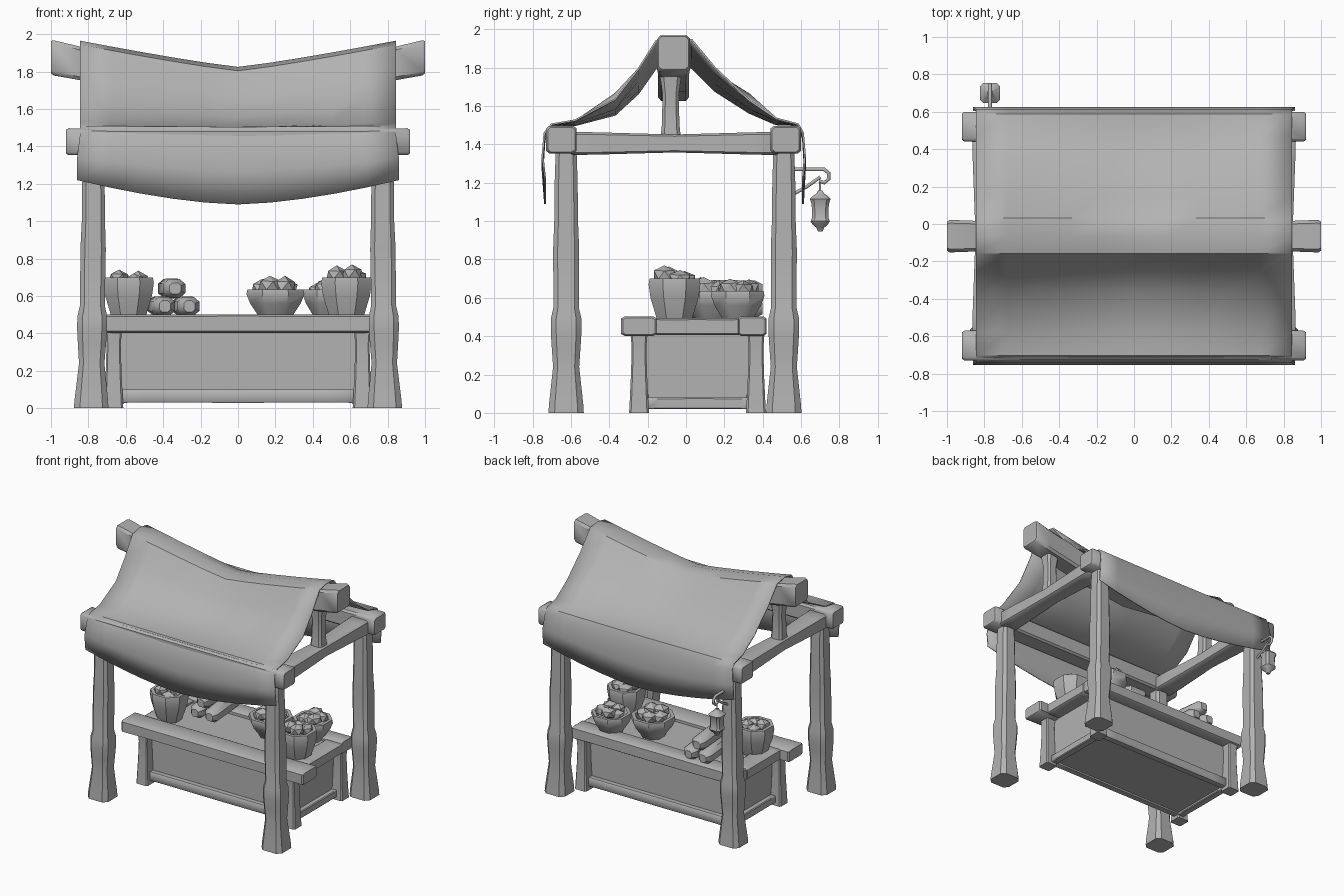
import bpy, bmesh, math, random
from mathutils import Vector

if "Cube" in bpy.data.objects:
    bpy.data.objects.remove(bpy.data.objects["Cube"])
random.seed(4)

grey = bpy.data.materials.new("plain_grey")
grey.use_nodes = True
grey.diffuse_color = (0.45, 0.45, 0.45, 1)
grey.node_tree.nodes["Principled BSDF"].inputs["Base Color"].default_value = grey.diffuse_color


def finish(name, bm, angle=40):
    bmesh.ops.recalc_face_normals(bm, faces=bm.faces)
    mesh = bpy.data.meshes.new(name)
    bm.to_mesh(mesh)
    bm.free()
    mesh.materials.append(grey)
    ob = bpy.data.objects.new(name, mesh)
    bpy.context.collection.objects.link(ob)
    bpy.ops.object.select_all(action='DESELECT')
    ob.select_set(True)
    bpy.context.view_layer.objects.active = ob
    bpy.ops.object.shade_smooth_by_angle(angle=math.radians(angle))
    return ob


def loft(name, axis, stations, cut=0.2, caps=True):
    """Chamfered-rectangle sections along an axis: (centre, half u, half v)."""
    k = 1 - cut
    ring = [(1, k), (k, 1), (-k, 1), (-1, k), (-1, -k), (-k, -1), (k, -1), (1, -k)]
    u, v = {'x': (1, 2), 'y': (0, 2), 'z': (0, 1)}[axis]
    bm = bmesh.new()
    rings = []
    for centre, hu, hv in stations:
        loop = []
        for a, b in ring:
            p = Vector(centre)
            p[u] += a * hu
            p[v] += b * hv
            loop.append(bm.verts.new(p))
        rings.append(loop)
    for lo, hi in zip(rings, rings[1:]):
        for i in range(8):
            j = (i + 1) % 8
            bm.faces.new((lo[i], lo[j], hi[j], hi[i]))
    if caps:
        bm.faces.new(rings[0])
        bm.faces.new(rings[-1])
    return finish(name, bm)


def bar(name, axis, start, end, hu, hv, waist=1.0, cut=0.2):
    """Straight timber with softened ends and an optional thinner middle."""
    a, b = Vector(start), Vector(end)
    step = (b - a).normalized() * min(hu, hv) * 0.2
    side = (b - a) * 0.12
    return loft(name, axis, [
        (a, hu * .88, hv * .88), (a + step, hu, hv), (a + side, hu * .97, hv * .97),
        ((a + b) / 2, hu * waist, hv * waist),
        (b - side, hu * .97, hv * .97), (b - step, hu, hv), (b, hu * .88, hv * .88)], cut)


def turned(name, x, y, profile, cut=0.5):
    return loft(name, 'z', [((x, y, z), r, r) for z, r in profile], cut)


def lump(name, pos, r, squash=0.8):
    bm = bmesh.new()
    bmesh.ops.create_icosphere(bm, subdivisions=1, radius=r)
    for v in bm.verts:
        v.co *= random.uniform(0.9, 1.08)
        v.co.z *= squash
        v.co += Vector(pos)
    return finish(name, bm, 30)


# Corner posts with flared feet and a swollen knuckle
POST = [(0, .092), (.04, .09), (.24, .068), (.34, .075), (.42, .08), (.49, .08),
        (.55, .066), (.85, .068), (1.0, .062), (1.2, .06), (1.38, .054)]
for side, sx in (("left", 1), ("right", -1)):
    for end, y in (("front", -.625), ("back", .51)):
        lean = [((sx * (.785 - .012 * min(z, 1)), y, z), r, r) for z, r in POST]
        loft(f"{end}_{side}_post", 'z', lean, .35)
    # Side tie beam and the short king post carrying the ridge
    bar(f"{side}_tie_beam", 'y', (sx * .785, -.60, 1.405), (sx * .785, .48, 1.405), .08, .06, .78)
    turned(f"{side}_king_post", sx * .785, -.08,
           [(1.42, .055), (1.5, .046), (1.66, .042), (1.75, .055), (1.82, .06)], .35)

# Long eave beams
for end, y in (("front", -.65), ("back", .52)):
    bar(f"{end}_eave_beam", 'x', (-.92, y, 1.425), (.92, y, 1.425), .08, .072, .95)

# Sagging ridge beam
half = [(.0, 1.715, .08, .088), (.45, 1.765, .08, .088), (.85, 1.845, .082, .09),
        (.985, 1.873, .087, .094), (1.0, 1.877, .078, .086)]
ridge = [(-x, z, a, b) for x, z, a, b in half[:0:-1]] + half
loft("ridge_beam", 'x', [((x, -.065, z), a, b) for x, z, a, b in ridge])

# Cloth awning: (y, z at the ends, z in the middle)
SECTION = [(-.735, 1.22, 1.09), (-.748, 1.34, 1.27), (-.738, 1.46, 1.42), (-.70, 1.505, 1.50),
           (-.58, 1.525, 1.50), (-.37, 1.635, 1.555), (-.25, 1.79, 1.665), (-.155, 1.94, 1.80),
           (-.065, 1.96, 1.82), (.03, 1.945, 1.80), (.15, 1.80, 1.68), (.33, 1.63, 1.565),
           (.47, 1.535, 1.505), (.585, 1.505, 1.50), (.61, 1.46, 1.43), (.62, 1.34, 1.27),
           (.61, 1.22, 1.09)]
XS = [-1, -.8, -.6, -.4, -.2, 0, .2, .4, .6, .8, 1]
bm = bmesh.new()
grid = []
for t in XS:
    row = []
    for i, (y, z_end, z_mid) in enumerate(SECTION):
        hang = i < 2 or i > 14
        w = abs(t) ** (1.6 if hang else 1.15)
        z = z_mid + (z_end - z_mid) * w
        if t == .8 and i in (5, 11):       # gathered folds near one end
            z += .045
        if t == .6 and i in (5, 11):
            z -= .012
        row.append(bm.verts.new((t * (.86 if hang else .845), y, z)))
    grid.append(row)
for r0, r1 in zip(grid, grid[1:]):
    for i in range(len(SECTION) - 1):
        bm.faces.new((r0[i], r1[i], r1[i + 1], r0[i + 1]))
awning = finish("cloth_awning", bm, 35)
thick = awning.modifiers.new("thickness", 'SOLIDIFY')
thick.thickness = .01
thick.offset = 0

# Counter: frame, legs, cabinet and bottom rails
bar("counter_front_plank", 'x', (-.82, -.245, .452), (.82, -.245, .452), .095, .05)
bar("counter_back_plank", 'x', (-.74, .345, .452), (.74, .345, .452), .075, .05)
for side, sx in (("left", 1), ("right", -1)):
    bar(f"counter_{side}_plank", 'y', (sx * .67, -.16, .45), (sx * .67, .28, .45), .075, .045)
    for end, y in (("front", -.245), ("back", .365)):
        turned(f"counter_{end}_{side}_leg", sx * .665, y,
               [(0, .052), (.03, .05), (.2, .042), (.34, .038), (.42, .045)], .2)
    bar(f"{side}_bottom_rail", 'y', (sx * .64, -.2, .05), (sx * .64, .34, .05), .03, .03)
for end, y in (("front", -.225), ("back", .345)):
    bar(f"{end}_bottom_rail", 'x', (-.64, y, .065), (.64, y, .065), .03, .036)
bm = bmesh.new()
bmesh.ops.create_cube(bm, size=1)
for v in bm.verts:
    v.co = Vector((v.co.x * 1.26, v.co.y * .54 + .06, v.co.z * .43 + .255))
finish("counter_cabinet", bm)

# Tall baskets and low bowls filled with produce
BASKET = [(.47, .085), (.5, .095), (.6, .125), (.67, .135), (.7, .13), (.7, .105), (.66, .09)]
BOWL = [(.47, .08), (.5, .095), (.56, .135), (.61, .155), (.635, .15), (.635, .125), (.6, .1)]


def filled(name, x, y, profile, count, size, spread, top):
    turned(name, x, y, profile, .55)
    for i in range(count):
        a = math.tau * i / count + .5
        lump(f"{name}_produce_{i + 1}",
             (x + math.cos(a) * spread, y + math.sin(a) * spread, top + random.uniform(-.015, .02)), size)


filled("left_basket", .58, -.06, BASKET, 4, .062, .06, .705)
filled("right_basket", -.585, -.05, BASKET, 4, .058, .058, .685)
filled("middle_bowl", .2, .14, BOWL, 5, .065, .07, .645)
filled("left_bowl", .485, .27, [(z, r * .9) for z, r in BOWL], 5, .06, .06, .64)

# Stacked loaves
for i, (x, z) in enumerate(((-.41, .545), (-.28, .545), (-.355, .64))):
    loft(f"loaf_{i + 1}", 'y', [((x + .02, .0, z), .03, .03), ((x + .015, .04, z), .058, .05),
                               ((x, .2, z), .06, .053), ((x - .015, .36, z), .058, .05),
                               ((x - .02, .4, z), .03, .03)], .5)

# Lantern bracket
def rod(name, points, r):
    cu = bpy.data.curves.new(name, 'CURVE')
    cu.dimensions = '3D'
    cu.bevel_depth = r
    cu.bevel_resolution = 1
    cu.use_fill_caps = True
    sp = cu.splines.new('POLY')
    sp.points.add(len(points) - 1)
    for p, (y, z) in zip(sp.points, points):
        p.co = (-.77, y, z, 1)
    cu.materials.append(grey)
    bpy.context.collection.objects.link(bpy.data.objects.new(name, cu))


rod("lantern_arm", [(.54, 1.27), (.72, 1.27), (.745, 1.25), (.745, 1.22), (.72, 1.2), (.695, 1.21)], .011)
rod("lantern_brace", [(.54, 1.13), (.63, 1.18), (.7, 1.23)], .01)
rod("lantern_hanger", [(.7, 1.21), (.7, 1.13)], .006)

# Hanging lantern
turned("lantern", -.77, .7, [(.945, .012), (.965, .02), (.985, .042), (1.0, .05), (1.02, .042),
                             (1.09, .045), (1.115, .054), (1.13, .04), (1.145, .018), (1.16, .012)], .35)
